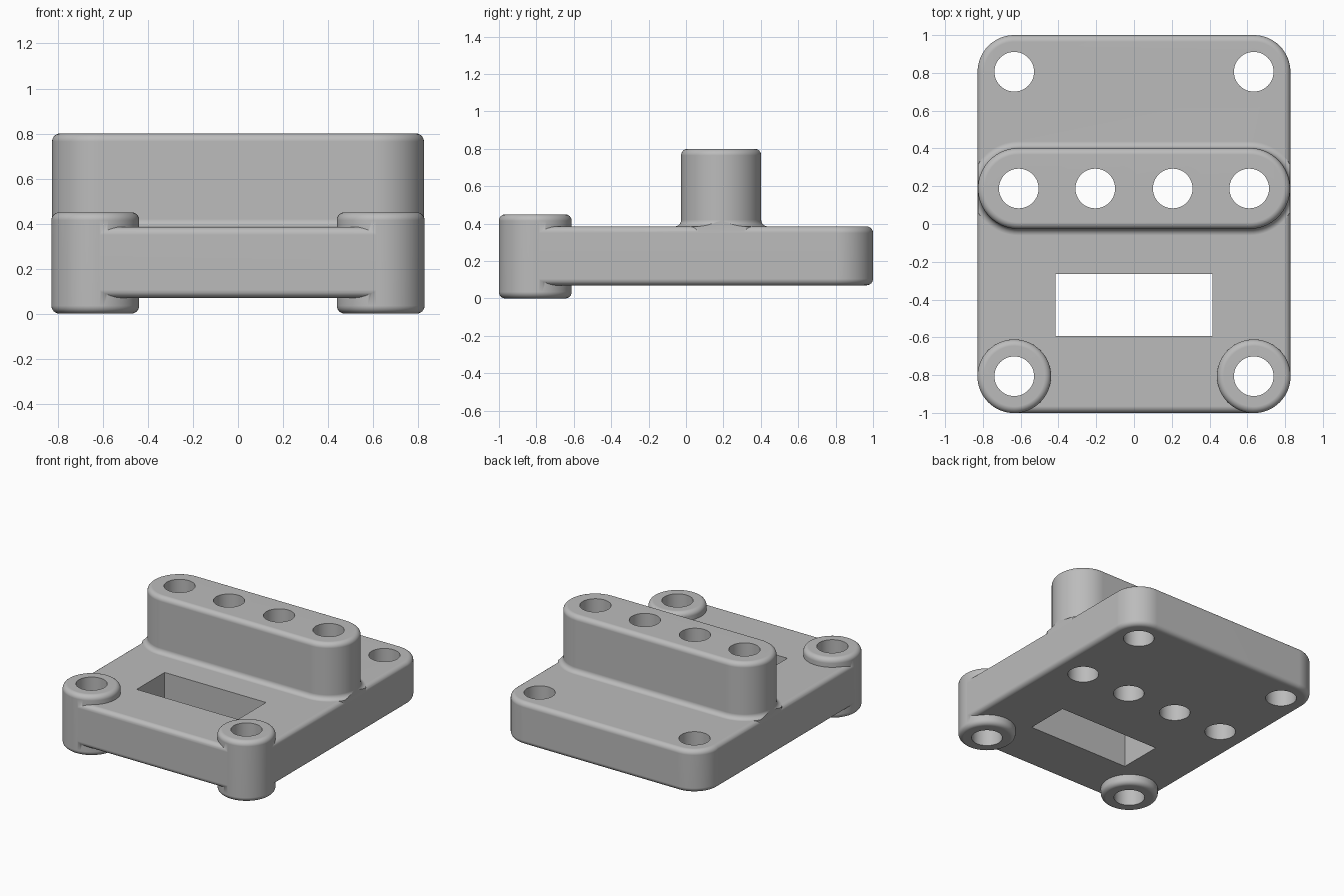
import bpy, bmesh, math

cube = bpy.data.objects.get("Cube")
if cube:
    bpy.data.objects.remove(cube, do_unlink=True)

HALF_W = 0.828        # half width of the plate
R = 0.194             # corner and boss radius
FILLET = 0.035
TOP, BOTTOM = 0.385, 0.07
BAR_Y, BAR_R = 0.188, 0.214
HOLE_R = 0.105

grey = bpy.data.materials.new("light grey")
grey.use_nodes = True
grey.diffuse_color = (0.5, 0.5, 0.5, 1)
grey.node_tree.nodes["Principled BSDF"].inputs["Base Color"].default_value = (0.5, 0.5, 0.5, 1)


def arc(z_edge, sign, radius=FILLET, steps=6):
    """Quarter-round (inset, z) pairs, running from the wall to the flat face."""
    angles = [math.pi / 2 * i / steps for i in range(steps + 1)]
    return [(radius * (1 - math.cos(a)), z_edge + sign * radius * (math.sin(a) - 1)) for a in angles]


def rounded_block(name, cx, cy, hx, hy, r, levels, steps=16):
    """Stack of rounded-rectangle rings, one for each (inset, z) level."""
    bm = bmesh.new()
    rings = []
    for inset, z in levels:
        ring = []
        for q, (sx, sy) in enumerate([(1, 1), (-1, 1), (-1, -1), (1, -1)]):
            for i in range(steps + 1):
                a = math.pi / 2 * (q + i / steps)
                ring.append(bm.verts.new((cx + sx * (hx - r) + (r - inset) * math.cos(a),
                                          cy + sy * (hy - r) + (r - inset) * math.sin(a), z)))
        rings.append(ring)
    n = len(rings[0])
    for low, high in zip(rings, rings[1:]):
        for i in range(n):
            j = (i + 1) % n
            bm.faces.new((low[i], low[j], high[j], high[i]))
    bm.faces.new(rings[0][::-1])
    bm.faces.new(rings[-1])
    bmesh.ops.remove_doubles(bm, verts=bm.verts, dist=1e-5)
    bmesh.ops.recalc_face_normals(bm, faces=bm.faces)
    return finish(name, bm)


def box(name, x, y0, y1, z0, z1):
    bm = bmesh.new()
    bmesh.ops.create_cube(bm, size=1)
    for v in bm.verts:
        v.co = (v.co.x * 2 * x, (y0 + y1) / 2 + v.co.y * (y1 - y0), (z0 + z1) / 2 + v.co.z * (z1 - z0))
    return finish(name, bm)


def finish(name, bm):
    mesh = bpy.data.meshes.new(name)
    bm.to_mesh(mesh)
    bm.free()
    mesh.materials.append(grey)
    obj = bpy.data.objects.new(name, mesh)
    bpy.context.collection.objects.link(obj)
    return obj


def combine(target, other, operation):
    """Apply a boolean and discard the helper."""
    mod = target.modifiers.new("boolean", "BOOLEAN")
    mod.operation, mod.solver, mod.object = operation, "EXACT", other
    bpy.context.view_layer.objects.active = target
    bpy.ops.object.modifier_apply(modifier=mod.name)
    bpy.data.objects.remove(other, do_unlink=True)


def rounded_ends(z0, z1):
    return arc(z0, -1)[::-1] + arc(z1, 1)


# Base plate
plate = rounded_block("mounting_plate", 0, 0, HALF_W, 1, R, rounded_ends(BOTTOM, TOP))

# Raised bar, flared at its foot and trimmed to the plate width
foot = [(-FILLET + i, 2 * TOP - z) for i, z in arc(TOP, 1)]
foot = [(-i - FILLET, TOP + FILLET - (z - TOP + FILLET)) for i, z in arc(TOP, 1)]
flare = [(-FILLET * (1 - math.sin(a)), TOP + FILLET * (1 - math.cos(a)))
         for a in [math.pi / 2 * i / 6 for i in range(7)]]
bar = rounded_block("raised_bar", 0, BAR_Y, HALF_W - 0.002, BAR_R, BAR_R,
                    [(-FILLET, 0.2)] + flare + arc(0.8, 1))
combine(bar, box("bar_trim", HALF_W - 0.001, -1, 1, 0, 1), "INTERSECT")
combine(plate, bar, "UNION")

# Front corner bosses
for s in (-1, 1):
    boss = rounded_block("front_boss", s * (HALF_W - R), R - 1, R + 0.001, R + 0.001, R + 0.001,
                         rounded_ends(0, 0.45))
    combine(plate, boss, "UNION")

# Bolt holes: four corners and a row along the bar
holes = [(s * (HALF_W - R), t * (1 - R)) for s in (-1, 1) for t in (-1, 1)]
holes += [(x, BAR_Y) for x in (-0.61, -0.205, 0.205, 0.61)]
for x, y in holes:
    cutter = rounded_block("hole_cutter", x, y, HOLE_R, HOLE_R, HOLE_R, [(0, -0.1), (0, 1)], 12)
    combine(plate, cutter, "DIFFERENCE")

# Rectangular slot
combine(plate, box("slot_cutter", 0.415, -0.592, -0.265, -0.1, 1), "DIFFERENCE")

# Smooth rounds with crisp rims
plate.select_set(True)
bpy.context.view_layer.objects.active = plate
bpy.ops.object.shade_smooth_by_angle(angle=math.radians(32))
normals = plate.modifiers.new("weighted_normals", "WEIGHTED_NORMAL")
normals.keep_sharp = True
